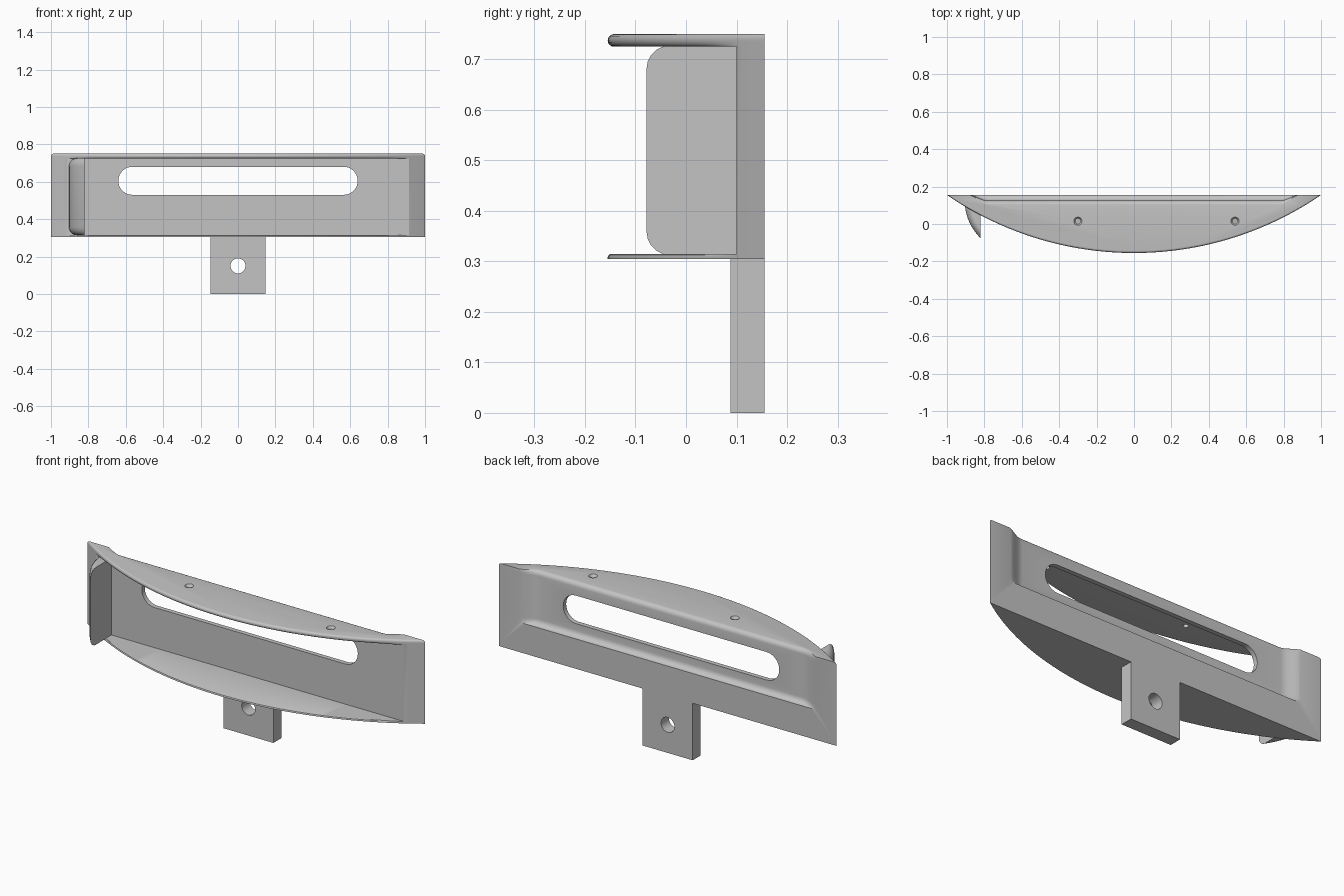
import bpy, bmesh, math

old = bpy.data.objects.get("Cube")
if old:
    bpy.data.objects.remove(old, do_unlink=True)

grey = bpy.data.materials.new("plain grey")
grey.use_nodes = True
grey.diffuse_color = (0.55, 0.55, 0.55, 1)
grey.node_tree.nodes["Principled BSDF"].inputs["Base Color"].default_value = (0.55, 0.55, 0.55, 1)


def loft(name, rings):
    """Skin equal-length closed rings and cap both ends."""
    bm = bmesh.new()
    loops = [[bm.verts.new(p) for p in ring] for ring in rings]
    n = len(loops[0])
    for a, b in zip(loops, loops[1:]):
        for i in range(n):
            j = (i + 1) % n
            bm.faces.new((a[i], a[j], b[j], b[i]))
    bm.faces.new(loops[0])
    bm.faces.new(loops[-1])
    bmesh.ops.remove_doubles(bm, verts=bm.verts, dist=1e-5)
    bmesh.ops.recalc_face_normals(bm, faces=bm.faces)
    mesh = bpy.data.meshes.new(name)
    bm.to_mesh(mesh)
    bm.free()
    mesh.materials.append(grey)
    obj = bpy.data.objects.new(name, mesh)
    bpy.context.collection.objects.link(obj)
    return obj


def activate(obj):
    bpy.ops.object.select_all(action='DESELECT')
    obj.select_set(True)
    bpy.context.view_layer.objects.active = obj


def cut(obj, cutter):
    cutter.hide_render = True
    mod = obj.modifiers.new("cut", 'BOOLEAN')
    mod.operation = 'DIFFERENCE'
    mod.solver = 'EXACT'
    mod.object = cutter
    activate(obj)
    bpy.ops.object.modifier_apply(modifier=mod.name)
    bpy.data.objects.remove(cutter, do_unlink=True)


def smooth(obj):
    activate(obj)
    bpy.ops.object.shade_smooth_by_angle(angle=math.radians(30))


def stadium(half, r, z, y, steps=16):
    """Rounded slot outline in the xz plane; half = 0 gives a circle."""
    pts = []
    for side in (1, -1):
        for i in range(steps + 1):
            a = math.pi * i / steps - side * math.pi / 2
            pts.append((side * half + r * math.cos(a), y, z + r * math.sin(a)))
    return pts


# Curved housing: lens-shaped shelves joined by an upright wall
BACK, FRONT, WALL = 0.155, -0.155, 0.10
DEPTH = BACK - FRONT
R = (1 + DEPTH ** 2) / (2 * DEPTH)
XC = math.sqrt(R ** 2 - (FRONT + R - WALL) ** 2)
US = sorted([i / 30 for i in range(-30, 31)] + [XC, -XC])


def section(z, inset=0.0, clip=-1.0, taper=False):
    pts = []
    for u in US:
        d = inset * max(0, min(1, (XC - abs(u)) / 0.1)) if taper else inset
        y = max(FRONT + R - math.sqrt(R * R - u * u), clip)
        pts.append((u * (1 - d), BACK - (BACK - y) * (1 - d / DEPTH), z))
    return pts


ROUND = 0.0125
angles = [math.pi / 2 * i / 5 for i in range(6)]
rings = [section(0.305), section(0.309)]
rings += [section(0.313, 0.002, taper=True), section(0.315, 0.006, taper=True)]
rings += [section(0.315, clip=WALL), section(0.725, clip=WALL)]
rings += [section(0.7375 - ROUND * math.cos(a), ROUND * (1 - math.sin(a)), taper=True) for a in angles]
rings += [section(0.7375 + ROUND * math.sin(a), ROUND * (1 - math.cos(a))) for a in angles[1:]]
housing = loft("curved_housing", rings)

# Shallow back recess, blended at its ends and rounded over the top edge
profile = [(0.16, 0.462)]
profile += [(0.155 - 0.03 * math.sin(a), 0.495 - 0.03 * math.cos(a)) for a in angles]
profile += [(0.10 + 0.025 * math.cos(a), 0.7255 + 0.025 * math.sin(a)) for a in angles]
profile += [(0.10, 0.8), (0.3, 0.8), (0.3, 0.462)]
ends = []
for i in range(9):
    t = i / 8
    ends.append((0.89 - 0.11 * t, t * t * (3 - 2 * t)))
stations = [(-x, t) for x, t in ends] + ends[::-1]
recess = loft("recess_cutter", [
    [(x, y if y > 0.157 else 0.157 - (0.157 - y) * t, z) for y, z in profile]
    for x, t in stations])
cut(housing, recess)

# Long window through the wall
cut(housing, loft("window_cutter", [stadium(0.565, 0.075, 0.605, y) for y in (0.05, 0.3)]))

# Countersunk screw holes in the top shelf
for hx in (-0.30, 0.54):
    levels = [(0.69, 0.014), (0.738, 0.014), (0.75, 0.022), (0.77, 0.022)]
    cut(housing, loft("screw_cutter", [
        [(hx + r * math.cos(math.tau * i / 24), 0.015 + r * math.sin(math.tau * i / 24), z)
         for i in range(24)] for z, r in levels]))
smooth(housing)

# Mounting tab with a bolt hole
tab = loft("mounting_tab", [
    [(-0.148, y, 0), (0.148, y, 0), (0.148, y, 0.305), (-0.148, y, 0.305)]
    for y in (0.088, BACK)])
cut(tab, loft("bolt_cutter", [stadium(0, 0.04, 0.15, y) for y in (0, 0.3)]))
smooth(tab)

# Side fin: flat inner face, bulging outer face, rounded top and bottom
OUTLINE = [(0, 0), (0, -0.188), (-0.03, -0.152), (-0.052, -0.118),
           (-0.069, -0.08), (-0.08, -0.04), (-0.085, 0)]
CORNER = 0.045


def fin_ring(z, d):
    return [(-0.82 + x * (1 - d / 0.085), 0.11 + y * (1 - d / 0.188), z) for x, y in OUTLINE]


fin_rings = [fin_ring(0.313 + CORNER * (1 - math.cos(a)), CORNER * (1 - math.sin(a))) for a in angles]
fin_rings += [fin_ring(0.727 - CORNER * (1 - math.cos(a)), CORNER * (1 - math.sin(a))) for a in angles[::-1]]
smooth(loft("side_fin", fin_rings))
